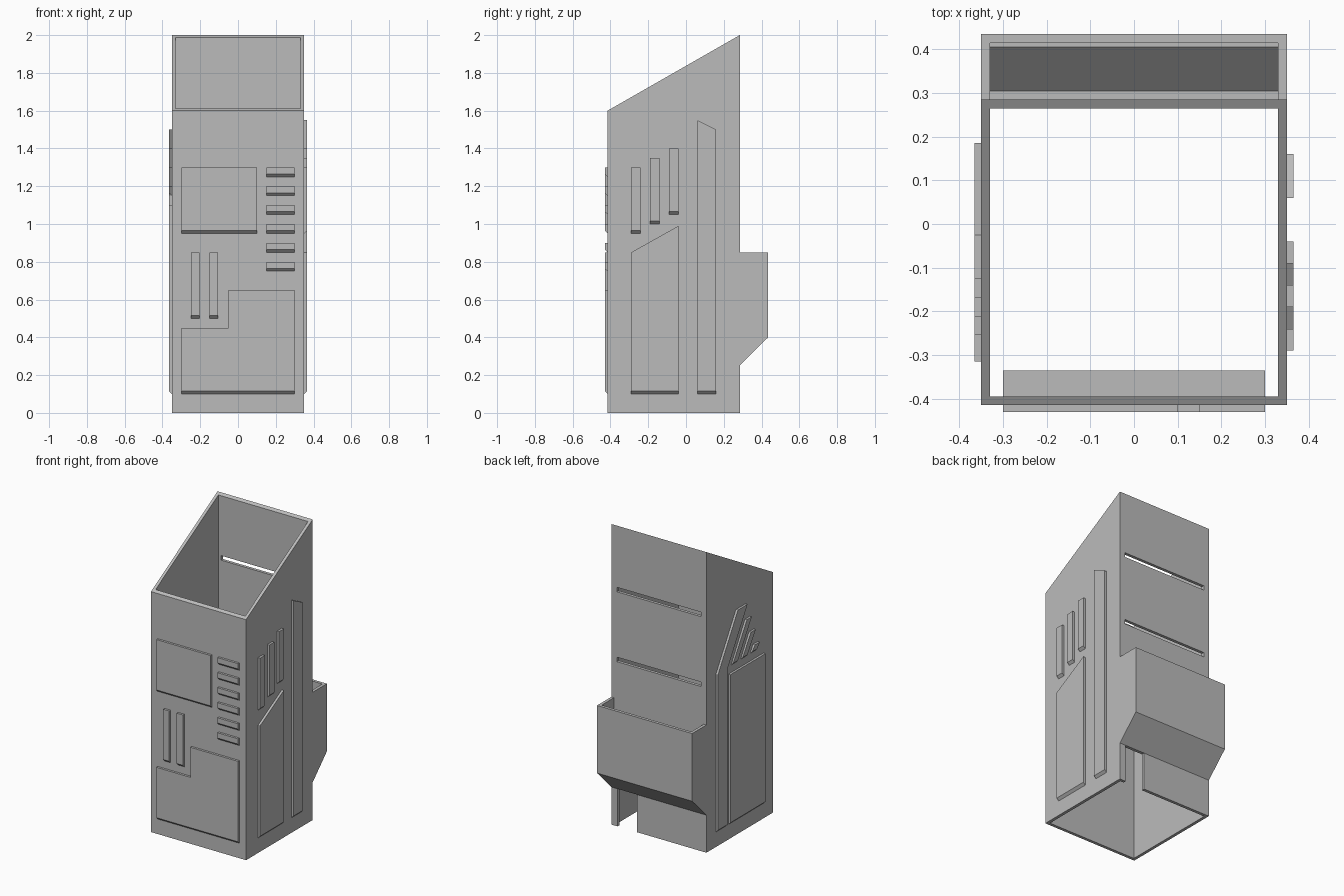
import bpy, bmesh

cube = bpy.data.objects.get("Cube")
if cube:
    bpy.data.objects.remove(cube, do_unlink=True)

grey = bpy.data.materials.new("plain grey")
grey.use_nodes = True
colour = (0.5, 0.5, 0.5, 1)
grey.diffuse_color = colour
grey.node_tree.nodes["Principled BSDF"].inputs["Base Color"].default_value = colour

W, FRONT, BACK, WALL = 0.35, -0.415, 0.285, 0.02
DEPTH = 0.015   # relief height of the raised panels


def prism(name, outline, place, lo, hi, chamfer=0):
    """Extrude a 2D outline from lo to hi; chamfer lifts the outer bottom edge."""
    bm = bmesh.new()
    low = min(z for _, z in outline)
    inner = [bm.verts.new(place(u, z, lo)) for u, z in outline]
    outer = [bm.verts.new(place(u, z + (chamfer if z == low else 0), hi))
             for u, z in outline]
    bm.faces.new(inner)
    bm.faces.new(outer)
    for i in range(len(outline)):
        j = (i + 1) % len(outline)
        bm.faces.new((inner[i], inner[j], outer[j], outer[i]))
    bmesh.ops.recalc_face_normals(bm, faces=bm.faces)
    mesh = bpy.data.meshes.new(name)
    bm.to_mesh(mesh)
    bm.free()
    mesh.materials.append(grey)
    obj = bpy.data.objects.new(name, mesh)
    bpy.context.collection.objects.link(obj)
    return obj


def rect(u0, u1, z0, z1):
    return [(u0, z0), (u1, z0), (u1, z1), (u0, z1)]


def across(u, z, d):
    return (d, u, z)


def box(name, x0, x1, y0, y1, z0, z1):
    return prism(name, rect(y0, y1, z0, z1), across, x0, x1)


def carve(obj, cutters):
    """Subtract each cutter, then remove it."""
    for cutter in cutters:
        mod = obj.modifiers.new("cut", 'BOOLEAN')
        mod.operation, mod.solver, mod.object = 'DIFFERENCE', 'EXACT', cutter
        cutter.hide_render = True
    dg = bpy.context.evaluated_depsgraph_get()
    mesh = bpy.data.meshes.new_from_object(obj.evaluated_get(dg))
    obj.modifiers.clear()
    obj.data = mesh
    for cutter in cutters:
        bpy.data.objects.remove(cutter, do_unlink=True)


# Open square tube with a sloping top, two rear slots and a cable notch
body = prism("body", [(FRONT, 0), (BACK, 0), (BACK, 2), (FRONT, 1.6)], across, -W, W)
cuts = [box("bore", WALL - W, W - WALL, FRONT + WALL, BACK - WALL, -0.1, 2.2),
        box("notch", 0.16, 0.305, 0.2, 0.32, -0.1, 0.25)]
for z in (1.56, 1.095):
    cuts.append(box("slot", -0.31, 0.31, 0.2, 0.32, z, z + 0.03))
carve(body, cuts)

# Inner ledges facing the slots
for z in (1.56, 1.095):
    box("inner_ledge", -0.3, 0.3, FRONT + WALL, -0.335, z - 0.02, z)

# Rear pocket with a sloping bottom
pocket = prism("rear_pocket",
               [(BACK, 0.25), (0.435, 0.4), (0.435, 0.85), (BACK, 0.85)],
               across, -W, W)
hollow = prism("hollow", [(0.27, 0.29), (0.305, 0.29), (0.405, 0.39), (0.415, 0.39),
                          (0.415, 1), (0.27, 1)], across, WALL - W, W - WALL)
carve(pocket, [hollow])


# Raised relief panels
def front(u, z, d):
    return (u, FRONT - d, z)


def right(u, z, d):
    return (W + d, u, z)


def left(u, z, d):
    return (-W - d, u, z)


def panel(name, outline, place):
    prism(name, outline, place, 0, DEPTH, DEPTH)


panel("front_screen", rect(-0.3, 0.1, 0.95, 1.3), front)
panel("front_lower_panel", [(-0.3, 0.1), (0.3, 0.1), (0.3, 0.65), (-0.05, 0.65),
                            (-0.05, 0.45), (-0.3, 0.45)], front)
for i in range(6):
    panel("front_vent", rect(0.15, 0.3, 0.75 + i * 0.1, 0.8 + i * 0.1), front)
for x in (-0.25, -0.15):
    panel("front_bar", rect(x, x + 0.045, 0.5, 0.85), front)

panel("right_tall_strip", [(0.06, 0.1), (0.16, 0.1), (0.16, 1.5), (0.06, 1.55)], right)
panel("right_panel", [(-0.29, 0.1), (-0.04, 0.1), (-0.04, 0.99), (-0.29, 0.85)], right)
for i in range(3):
    y, z = -0.29 + i * 0.1, 0.95 + i * 0.05
    panel("right_bar", rect(y, y + 0.05, z, z + 0.35), right)

panel("left_bent_strip", [(0.085, 0.1), (0.185, 0.1), (0.185, 1.15), (-0.025, 1.5),
                          (-0.125, 1.5), (0.085, 1.15)], left)
panel("left_panel", rect(-0.315, 0.055, 0.1, 1.1), left)
for i in range(3):
    y, rise = -0.025 - i * 0.1, 0.25 - i * 0.1
    lean = rise * 0.58
    panel("left_slanted_bar", [(y, 1.15), (y + 0.05, 1.15),
                               (y + 0.05 - lean, 1.15 + rise),
                               (y - lean, 1.15 + rise)], left)
